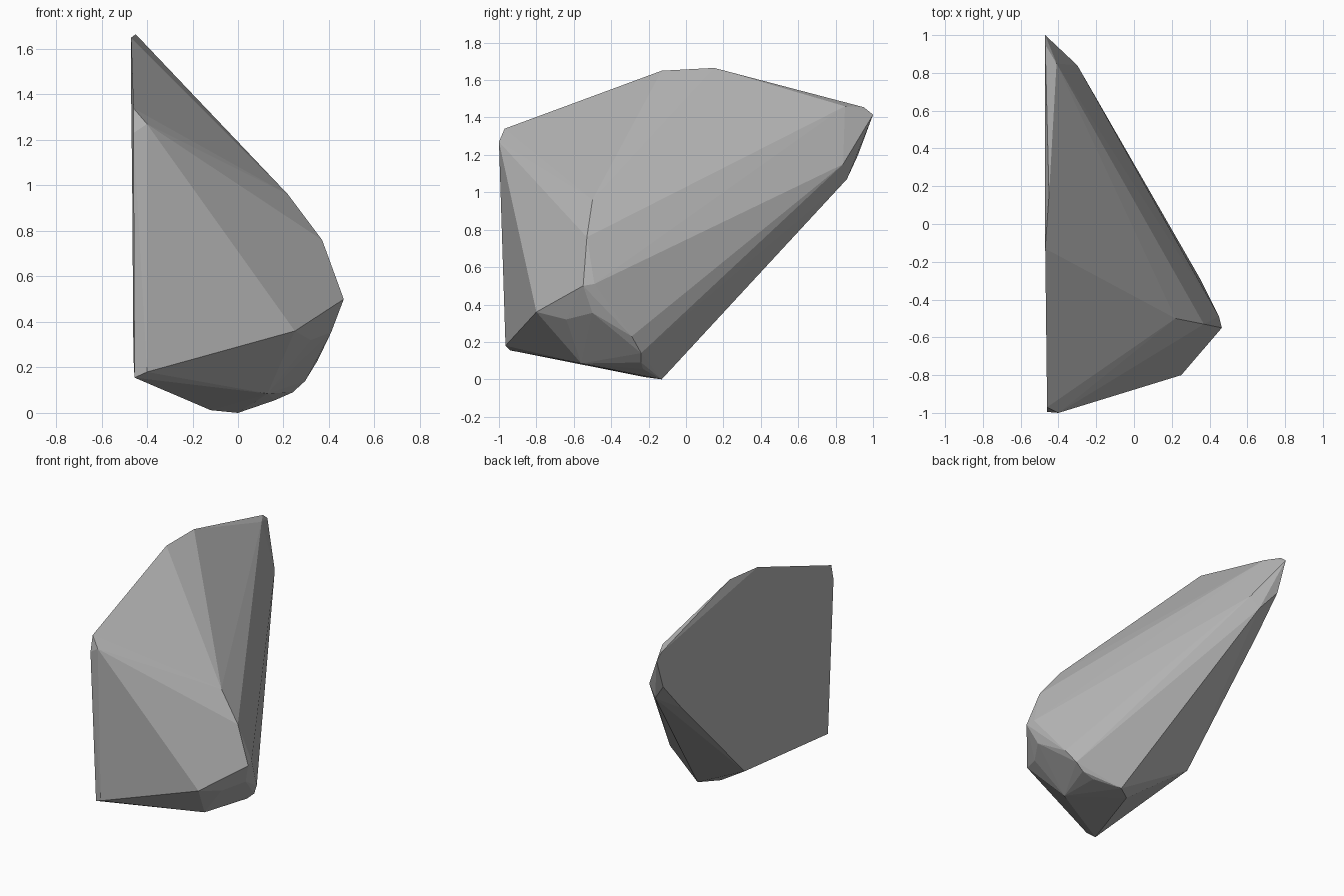
import bpy, bmesh

# Stone colour
stone = bpy.data.materials.new("stone_grey")
stone.diffuse_color = (0.45, 0.45, 0.45, 1.0)

# Corners of the chipped stone, grouped by region
flat_side = [(-0.47, -0.13, 1.65), (-0.47, 0.95, 1.455), (-0.47, 1.0, 1.415),
             (-0.465, 0.92, 1.2), (-0.465, 0.71, 0.97), (-0.46, 0.0, 0.25),
             (-0.455, -0.94, 0.155), (-0.46, -0.995, 1.23), (-0.46, -0.97, 1.34)]
top_ridge = [(-0.45, 0.15, 1.665), (-0.41, 0.85, 1.46), (-0.40, -1.0, 1.27)]
back_tip = [(-0.30, 0.84, 1.15), (-0.36, 0.86, 1.07)]
right_bulge = [(0.22, -0.50, 0.96), (0.37, -0.53, 0.76), (0.465, -0.55, 0.50),
               (0.45, -0.49, 0.51), (0.41, -0.50, 0.355), (0.32, -0.64, 0.32),
               (0.35, -0.29, 0.23), (0.25, -0.80, 0.36)]
base = [(-0.40, -0.965, 0.18), (0.13, -0.56, 0.085), (0.295, -0.24, 0.14),
        (0.24, -0.24, 0.09), (0.16, -0.23, 0.055), (0.0, -0.13, 0.0),
        (-0.12, -0.22, 0.012)]

# Wrap the corners in a faceted convex skin
bm = bmesh.new()
for co in flat_side + top_ridge + back_tip + right_bulge + base:
    bm.verts.new(co)
hull = bmesh.ops.convex_hull(bm, input=bm.verts)
bmesh.ops.delete(bm, geom=[v for v in bm.verts if not v.link_faces], context='VERTS')
bmesh.ops.dissolve_limit(bm, angle_limit=0.03, verts=bm.verts, edges=bm.edges)
bmesh.ops.recalc_face_normals(bm, faces=bm.faces)

mesh = bpy.data.meshes.new("rock")
bm.to_mesh(mesh)
bm.free()
mesh.materials.append(stone)
rock = bpy.data.objects.new("rock", mesh)
bpy.context.collection.objects.link(rock)
